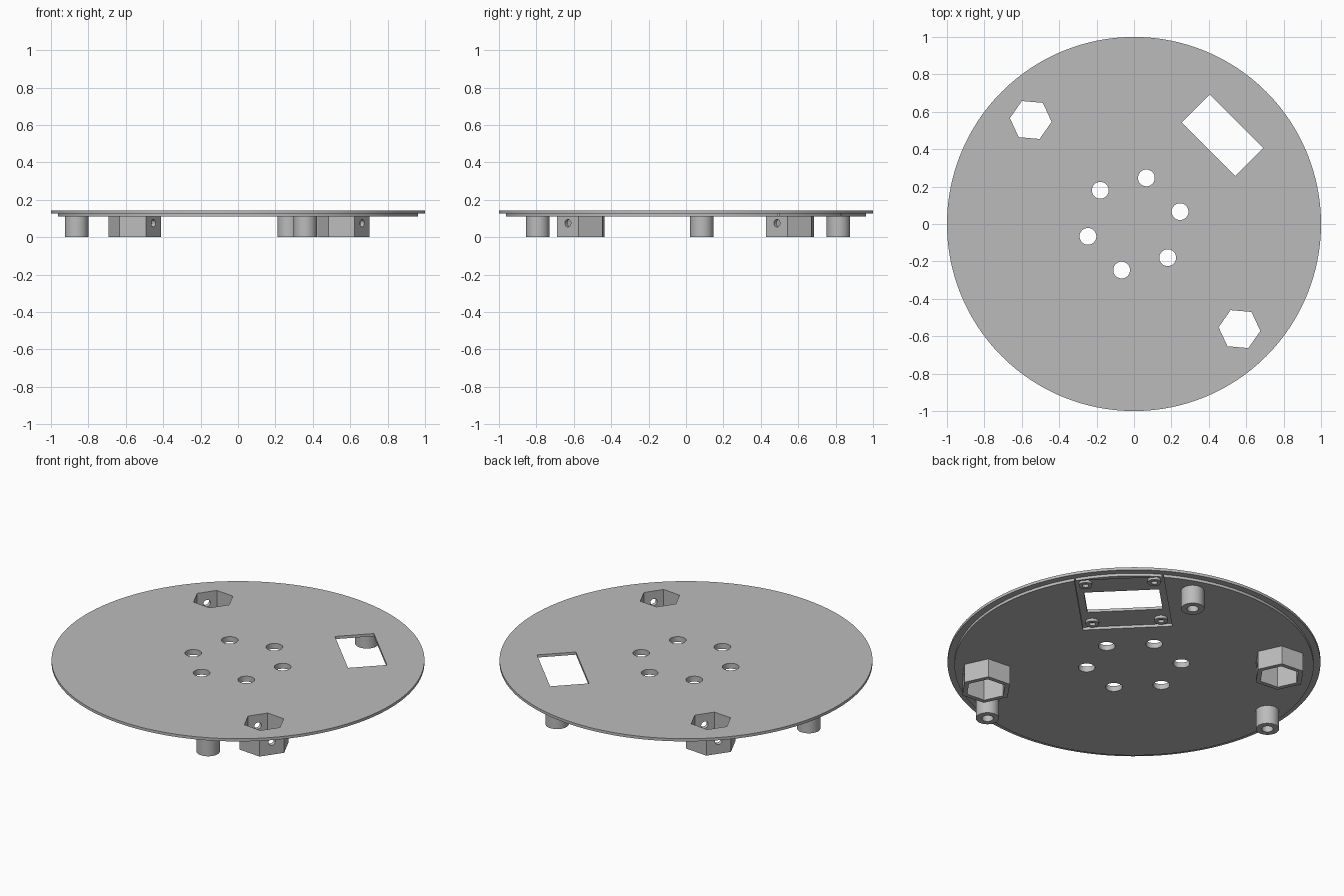
import bpy
import bmesh
from math import sin, cos, radians, tau
from mathutils import Matrix, Vector

cube = bpy.data.objects.get("Cube")
if cube:
    bpy.data.objects.remove(cube, do_unlink=True)

grey = bpy.data.materials.new("plain grey")
grey.use_nodes = True
GREY = (0.5, 0.5, 0.5, 1)
grey.diffuse_color = GREY
grey.node_tree.nodes["Principled BSDF"].inputs["Base Color"].default_value = GREY

UNDER, STEP, TOP = 0.11, 0.126, 0.142   # underside, lip and top levels
HEX_TURN = radians(-5)


def finish(name, bm):
    bmesh.ops.recalc_face_normals(bm, faces=bm.faces)
    mesh = bpy.data.meshes.new(name)
    bm.to_mesh(mesh)
    bm.free()
    mesh.materials.append(grey)
    obj = bpy.data.objects.new(name, mesh)
    bpy.context.collection.objects.link(obj)
    return obj


def turned(name, profile, sides, place=(0, 0), turn=0, hollow=False):
    """Sweep an (r, z) profile round z; hollow closes it into a tube, else ends are capped."""
    bm = bmesh.new()
    rings = []
    for r, z in profile:
        rings.append([bm.verts.new((place[0] + r * cos(turn + tau * i / sides),
                                    place[1] + r * sin(turn + tau * i / sides), z))
                      for i in range(sides)])
    pairs = list(zip(rings, rings[1:]))
    if hollow:
        pairs.append((rings[-1], rings[0]))
    else:
        bm.faces.new(rings[0])
        bm.faces.new(rings[-1])
    for a, b in pairs:
        for i in range(sides):
            j = (i + 1) % sides
            bm.faces.new((a[i], a[j], b[j], b[i]))
    return finish(name, bm)


def tube(name, inner, outer, z0, z1, sides, place, turn=0):
    return turned(name, [(inner, z0), (outer, z0), (outer, z1), (inner, z1)],
                  sides, place, turn, hollow=True)


def box(name, size, centre, turn):
    bm = bmesh.new()
    bmesh.ops.create_cube(bm, size=1, matrix=Matrix.Translation(centre)
                          @ Matrix.Rotation(turn, 4, 'Z') @ Matrix.Diagonal((*size, 1)))
    return finish(name, bm)


def activate(obj):
    bpy.ops.object.select_all(action='DESELECT')
    obj.select_set(True)
    bpy.context.view_layer.objects.active = obj


def cut(obj, cutters):
    activate(obj)
    for cutter in cutters:
        cutter.hide_render = True
        mod = obj.modifiers.new("cut", 'BOOLEAN')
        mod.operation = 'DIFFERENCE'
        mod.solver = 'EXACT'
        mod.object = cutter
        bpy.ops.object.modifier_apply(modifier=mod.name)
        bpy.data.objects.remove(cutter, do_unlink=True)


def smooth(obj):
    activate(obj)
    bpy.ops.object.shade_smooth_by_angle(angle=radians(30))


# Round plate with a stepped lip
plate = turned("plate", [(0.963, UNDER), (0.963, STEP), (1, STEP), (1, TOP)], 128)

# Openings: ring of round holes, two hexagons, slanted window with a recess below
cutters = []
for k in range(6):
    a = radians(15 + 60 * k)
    cutters.append(turned("hole_cutter", [(0.045, 0), (0.045, 1)], 32,
                          (0.255 * cos(a), 0.255 * sin(a))))
hex_places = {"right": (-0.552, 0.556), "left": (0.564, -0.562)}
for place in hex_places.values():
    cutters.append(turned("hex_cutter", [(0.112, 0), (0.112, 1)], 6, place, HEX_TURN))
window = Vector((0.473, 0.474, 0))
slant = radians(-45)
cutters.append(box("window_cutter", (0.405, 0.212, 1), window, slant))
cutters.append(box("recess_cutter", (0.48, 0.53, 2 * STEP), window, slant))
cut(plate, cutters)
smooth(plate)

# Screw bosses at the recess corners
for i, (sx, sy) in enumerate([(-1, -1), (1, -1), (1, 1), (-1, 1)]):
    spot = window + Matrix.Rotation(slant, 3, 'Z') @ Vector((sx * 0.185, sy * 0.207, 0))
    smooth(tube(f"screw_boss_{i + 1}", 0.017, 0.036, UNDER, STEP, 24, spot))

# Hexagonal sockets, each with a cross hole through two opposite walls
for side, place in hex_places.items():
    socket = tube(f"hex_socket_{side}", 0.112, 0.1405, 0, UNDER, 6, place, HEX_TURN)
    bm = bmesh.new()
    bmesh.ops.create_cone(bm, cap_ends=True, segments=24, radius1=0.02, radius2=0.02, depth=0.5,
                          matrix=Matrix.Translation((*place, 0.075))
                          @ Matrix.Rotation(HEX_TURN - radians(30), 4, 'Z')
                          @ Matrix.Rotation(radians(90), 4, 'Y'))
    cut(socket, [finish("cross_hole_cutter", bm)])
    smooth(socket)

# Hollow round posts under the plate
for name, place in {"right": (-0.863, 0.085), "front": (0.36, -0.793),
                    "back": (0.273, 0.815)}.items():
    smooth(tube(f"post_{name}", 0.031, 0.0625, 0, UNDER, 40, place))
